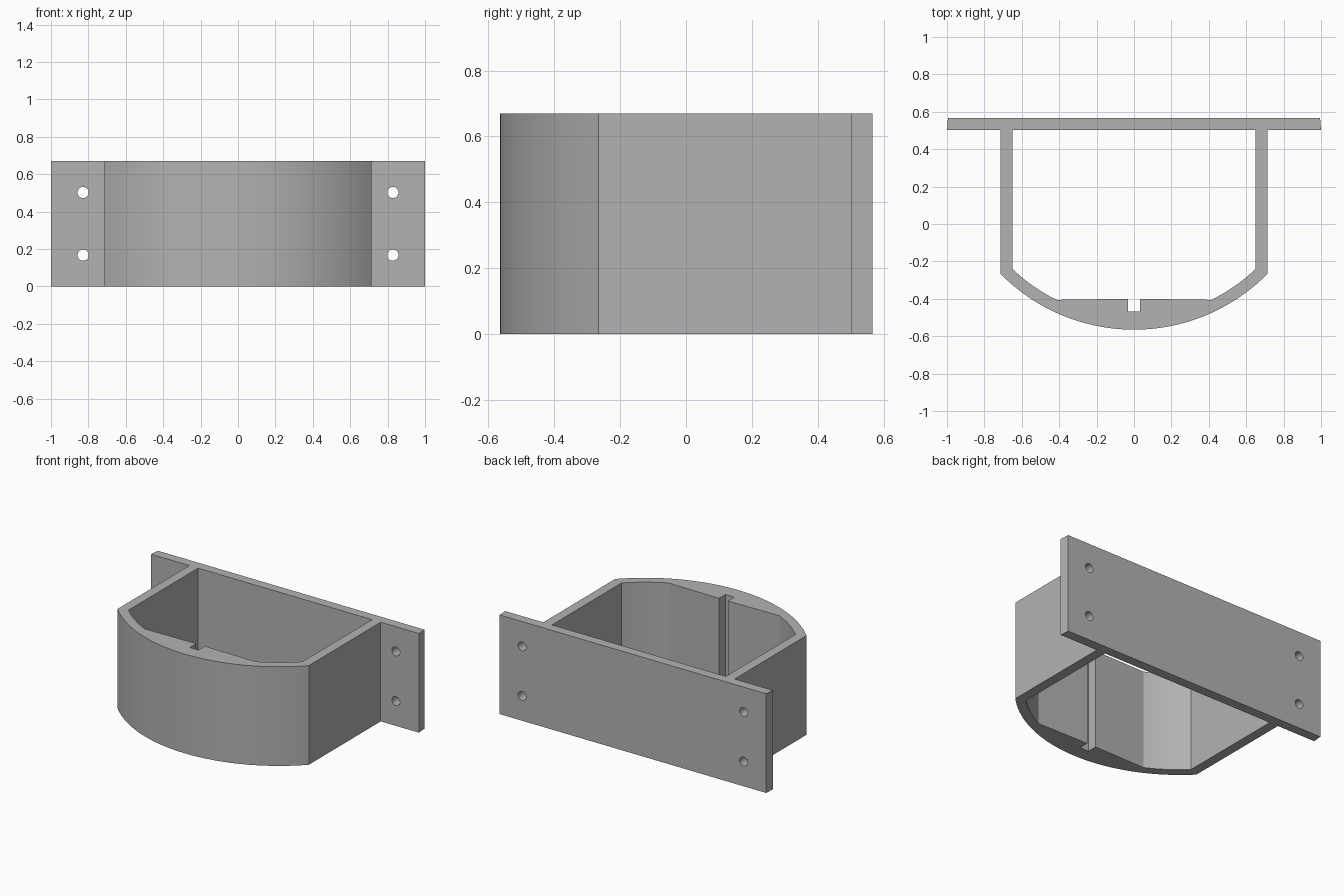
import bpy
import bmesh
from math import asin, sin, cos, pi
from mathutils import Matrix

HEIGHT = 0.67
ARC_Y = 0.437            # shared centre of the outer and inner bows
R_OUT, R_IN = 1.002, 0.9386

cube = bpy.data.objects.get("Cube")
if cube:
    bpy.data.objects.remove(cube, do_unlink=True)

grey = bpy.data.materials.new("grey plastic")
grey.use_nodes = True
colour = (0.45, 0.45, 0.45, 1)
grey.diffuse_color = colour
grey.node_tree.nodes["Principled BSDF"].inputs["Base Color"].default_value = colour


def add_object(name, bm):
    bmesh.ops.recalc_face_normals(bm, faces=bm.faces)
    mesh = bpy.data.meshes.new(name)
    bm.to_mesh(mesh)
    bm.free()
    mesh.materials.append(grey)
    obj = bpy.data.objects.new(name, mesh)
    bpy.context.collection.objects.link(obj)
    return obj


def prism(name, half, bottom, top):
    """Mirror a right-hand half profile across x = 0 and extrude it upwards."""
    points = half + [(-x, y) for x, y in reversed(half) if abs(x) > 1e-6]
    bm = bmesh.new()
    face = bm.faces.new([bm.verts.new((x, y, bottom)) for x, y in points])
    up = bmesh.ops.extrude_face_region(bm, geom=[face])["geom"]
    verts = [v for v in up if isinstance(v, bmesh.types.BMVert)]
    bmesh.ops.translate(bm, verts=verts, vec=(0, 0, top - bottom))
    return add_object(name, bm)


def bow(radius, x0, x1, steps):
    """Points on the front bow from x0 to x1."""
    a0, a1 = asin(x0 / radius), asin(x1 / radius)
    angles = [a0 + (a1 - a0) * i / steps for i in range(steps + 1)]
    return [(radius * sin(a), ARC_Y - radius * cos(a)) for a in angles]


def cut(target, cutter):
    cutter.hide_render = True
    mod = target.modifiers.new("cut", "BOOLEAN")
    mod.operation = "DIFFERENCE"
    mod.solver = "EXACT"
    mod.object = cutter
    bpy.context.view_layer.objects.active = target
    bpy.ops.object.modifier_apply(modifier=mod.name)
    bpy.data.objects.remove(cutter, do_unlink=True)


# Bowed housing with the wide back plate
bracket = prism("bracket_housing",
                bow(R_OUT, 0, 0.715, 24)
                + [(0.715, 0.502), (1.0, 0.502), (0.995, 0.567)],
                0, HEIGHT)

# Open cavity with a flat front pad and a narrow vertical slot
cavity = prism("cavity_cutter",
               [(0.033, -0.468), (0.033, -0.4)]
               + bow(R_IN, 0.414, 0.65, 10) + [(0.65, 0.502)],
               -0.1, HEIGHT + 0.1)
cut(bracket, cavity)

# Screw holes through the plate ears
bm = bmesh.new()
for x in (-0.828, 0.828):
    for z in (HEIGHT / 4, HEIGHT * 3 / 4):
        place = Matrix.Translation((x, 0.535, z)) @ Matrix.Rotation(pi / 2, 4, "X")
        bmesh.ops.create_cone(bm, cap_ends=True, segments=32, radius1=0.03,
                              radius2=0.03, depth=0.2, matrix=place)
cut(bracket, add_object("screw_hole_cutter", bm))

# Smooth bows and holes, crisp corners
bpy.ops.object.select_all(action="DESELECT")
bracket.select_set(True)
bpy.context.view_layer.objects.active = bracket
bpy.ops.object.shade_smooth_by_angle(angle=pi / 9)
